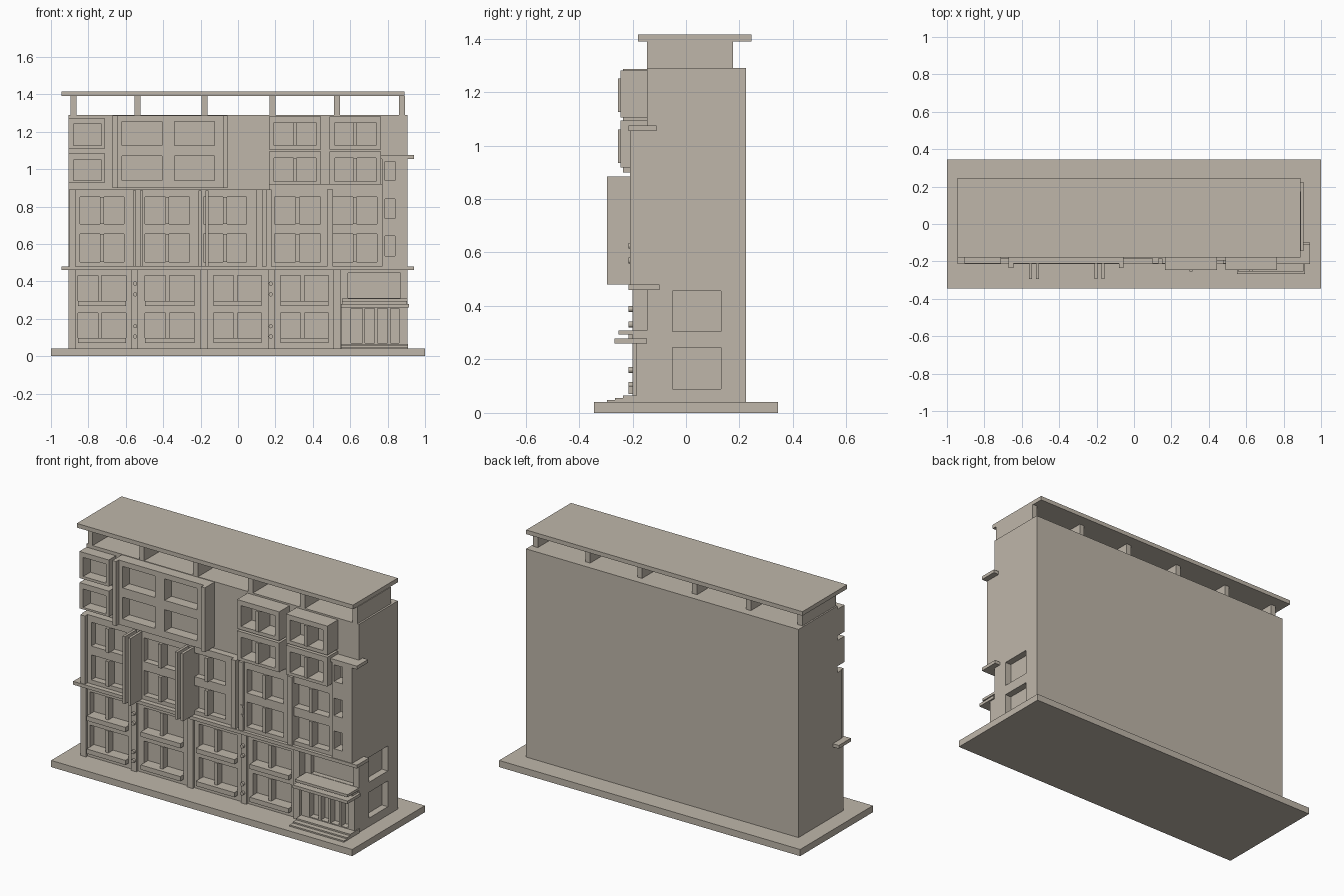
import bpy, bmesh, math
from mathutils import Matrix

if "Cube" in bpy.data.objects:
    bpy.data.objects.remove(bpy.data.objects["Cube"])

STONE = bpy.data.materials.new("warm_stone")
STONE.diffuse_color = (0.52, 0.47, 0.40, 1)
STONE.use_nodes = True
STONE.node_tree.nodes["Principled BSDF"].inputs["Base Color"].default_value = STONE.diffuse_color
BACK = -0.145  # front face of the main block


def finish(name, bm):
    bmesh.ops.recalc_face_normals(bm, faces=bm.faces)
    me = bpy.data.meshes.new(name)
    bm.to_mesh(me)
    bm.free()
    me.materials.append(STONE)
    ob = bpy.data.objects.new(name, me)
    bpy.context.collection.objects.link(ob)
    return ob


def box(name, x0, x1, y0, y1, z0, z1):
    bm = bmesh.new()
    m = Matrix.Translation(((x0 + x1) / 2, (y0 + y1) / 2, (z0 + z1) / 2))
    bmesh.ops.create_cube(bm, size=1, matrix=m @ Matrix.Diagonal((x1 - x0, y1 - y0, z1 - z0, 1)))
    return finish(name, bm)


def wall(name, x0, x1, z0, z1, front, holes):
    """Slab in front of the main block, pierced by rectangular openings."""
    xs = sorted({x0, x1, *[v for h in holes for v in h[:2]]})
    zs = sorted({z0, z1, *[v for h in holes for v in h[2:]]})

    def solid(i, k):
        if not (0 <= i < len(xs) - 1 and 0 <= k < len(zs) - 1):
            return False
        x, z = (xs[i] + xs[i + 1]) / 2, (zs[k] + zs[k + 1]) / 2
        return not any(a < x < b and c < z < d for a, b, c, d in holes)

    bm = bmesh.new()

    def quad(*pts):
        bm.faces.new([bm.verts.new(p) for p in pts])

    for i in range(len(xs) - 1):
        for k in range(len(zs) - 1):
            if not solid(i, k):
                continue
            a, b, c, d = xs[i], xs[i + 1], zs[k], zs[k + 1]
            for y in (front, BACK):
                quad((a, y, c), (b, y, c), (b, y, d), (a, y, d))
            for di, x in ((-1, a), (1, b)):
                if not solid(i + di, k):
                    quad((x, front, c), (x, BACK, c), (x, BACK, d), (x, front, d))
            for dk, z in ((-1, c), (1, d)):
                if not solid(i, k + dk):
                    quad((a, front, z), (b, front, z), (b, BACK, z), (a, BACK, z))
    bmesh.ops.remove_doubles(bm, verts=bm.verts, dist=1e-5)
    return finish(name, bm)


def grid(cols, rows):
    return [(a, b, c, d) for a, b in cols for c, d in rows]


def cut(target, name, *dims):
    cutter = box(name, *dims)
    cutter.hide_render = True
    cutter.hide_set(True)
    mod = target.modifiers.new(name, "BOOLEAN")
    mod.operation, mod.solver, mod.object = "DIFFERENCE", "EXACT", cutter


# Ground slab, main block and its recessed side windows
box("ground_slab", -1, 1, -0.345, 0.345, 0, 0.04)
block = box("main_block", -0.905, 0.905, BACK, 0.225, 0.04, 1.29)
for z0, z1 in ((0.09, 0.245), (0.305, 0.455)):
    cut(block, "side_window_cutter", 0.865, 1.0, -0.05, 0.13, z0, z1)
cut(block, "balcony_cutter", 0.587, 0.87, -0.3, -0.115, 0.31, 0.445)

# Flat roof carried on cross walls
box("roof", -0.945, 0.89, -0.18, 0.245, 1.39, 1.415)
for x in (-0.88, -0.538, -0.18, 0.185, 0.53, 0.878):
    box("roof_support", x - 0.016, x + 0.016, BACK, 0.175, 1.29, 1.39)

# Lower two floors: wall, mullions, sills and piers
low_cols = [(-0.855, -0.598), (-0.496, -0.233), (-0.13, 0.126), (0.228, 0.485)]
low_rows = [(0.07, 0.23), (0.268, 0.43)]
wall("lower_wall", -0.905, 0.545, 0.04, 0.46, -0.185, grid(low_cols, low_rows))
for a, b, c, d in grid(low_cols, low_rows):
    m = (a + b) / 2 - 0.012
    box("lower_mullion", m - 0.01, m + 0.01, -0.19, BACK, c, d)
    box("window_sill", a, b, -0.215, BACK, c, c + 0.028)
for a, b in ((-0.905, -0.87), (-0.57, -0.535), (-0.2, -0.16), (0.16, 0.195), (0.51, 0.548)):
    box("lower_pier", a, b, -0.2, BACK, 0.04, 0.46)

# String courses
box("string_course", -0.945, 0.94, -0.215, -0.10, 0.46, 0.48)
box("tower_cornice", 0.765, 0.94, -0.215, -0.11, 1.055, 1.075)

# Middle two floors
mid_rows = [(0.504, 0.654), (0.707, 0.85)]
left_cols = [(-0.845, -0.61), (-0.496, -0.26), (-0.185, 0.045)]
right_cols = [(0.195, 0.44), (0.507, 0.742)]
wall("middle_wall_left", -0.905, 0.165, 0.48, 0.89, -0.185, grid(left_cols, mid_rows))
wall("middle_wall_right", 0.165, 0.77, 0.48, 0.917, -0.195, grid(right_cols, mid_rows))
for a, b, c, d in grid(left_cols + right_cols, mid_rows):
    m = (a + b) / 2
    box("middle_mullion", m - 0.01, m + 0.01, -0.205, BACK, c, d)
for a, b in ((-0.9, -0.87), (0.1, 0.132), (0.15, 0.18), (0.475, 0.507)):
    box("middle_pier", a, b, -0.21, BACK, 0.48, 0.89)
for x in (-0.553, -0.515, -0.203, -0.167):
    box("deep_fin", x - 0.008, x + 0.008, -0.295, BACK, 0.48, 0.885)

# Stair tower with a column of small windows
wall("stair_tower", 0.77, 0.905, 0.48, 1.055, -0.21,
     grid([(0.785, 0.84)], [(0.536, 0.643), (0.735, 0.84), (0.94, 1.04)]))

# Top floors: small bays, wide framed panel, projecting bays
for z0, z1, c, d in ((0.928, 1.083, 0.94, 1.05), (1.11, 1.27, 1.126, 1.24)):
    wall("small_bay", -0.905, -0.71, z0, z1, -0.212, [(-0.88, -0.73, c, d)])
wall("wide_panel", -0.645, -0.08, 0.9, 1.287, -0.21,
     grid([(-0.62, -0.405), (-0.34, -0.125)], [(0.94, 1.07), (1.126, 1.255)]))
for a, b in ((-0.67, -0.645), (-0.08, -0.055)):
    box("panel_side_frame", a, b, -0.235, BACK, 0.9, 1.287)
for x0, x1 in ((0.165, 0.445), (0.49, 0.765)):
    for z0, z1, c, d in ((0.917, 1.093, 0.935, 1.06), (1.105, 1.28, 1.126, 1.25)):
        wall("projecting_bay", x0, x1, z0, z1, -0.245, [(x0 + 0.028, x1 - 0.028, c, d)])
        m = (x0 + x1) / 2
        box("bay_mullion", m - 0.009, m + 0.009, -0.255, BACK, c, d)

# Entrance: portico, canopy and steps
wall("entrance_portico", 0.55, 0.905, 0.065, 0.26, -0.185,
     grid([(0.605, 0.665), (0.68, 0.73), (0.745, 0.80), (0.815, 0.86)], [(0.07, 0.255)]))
box("canopy", 0.55, 0.915, -0.267, BACK, 0.26, 0.278)
box("canopy_core", 0.56, 0.9, -0.2, BACK, 0.278, 0.293)
box("canopy_top", 0.555, 0.905, -0.253, BACK, 0.293, 0.308)
for y, z in ((-0.295, 0.048), (-0.265, 0.056), (-0.235, 0.065)):
    box("entrance_step", 0.55, 0.91, y, BACK, 0.04, z)

# Small round studs on the piers
for x, z in [(x, z) for x in (-0.55, 0.175) for z in (0.105, 0.16, 0.33, 0.388)] + [(0.17, 0.57), (0.17, 0.625)]:
    bm = bmesh.new()
    bmesh.ops.create_cone(bm, cap_ends=True, segments=12, radius1=0.011, radius2=0.011, depth=0.05,
                          matrix=Matrix.Translation((x, -0.19, z)) @ Matrix.Rotation(math.pi / 2, 4, "X"))
    finish("pier_stud", bm)
